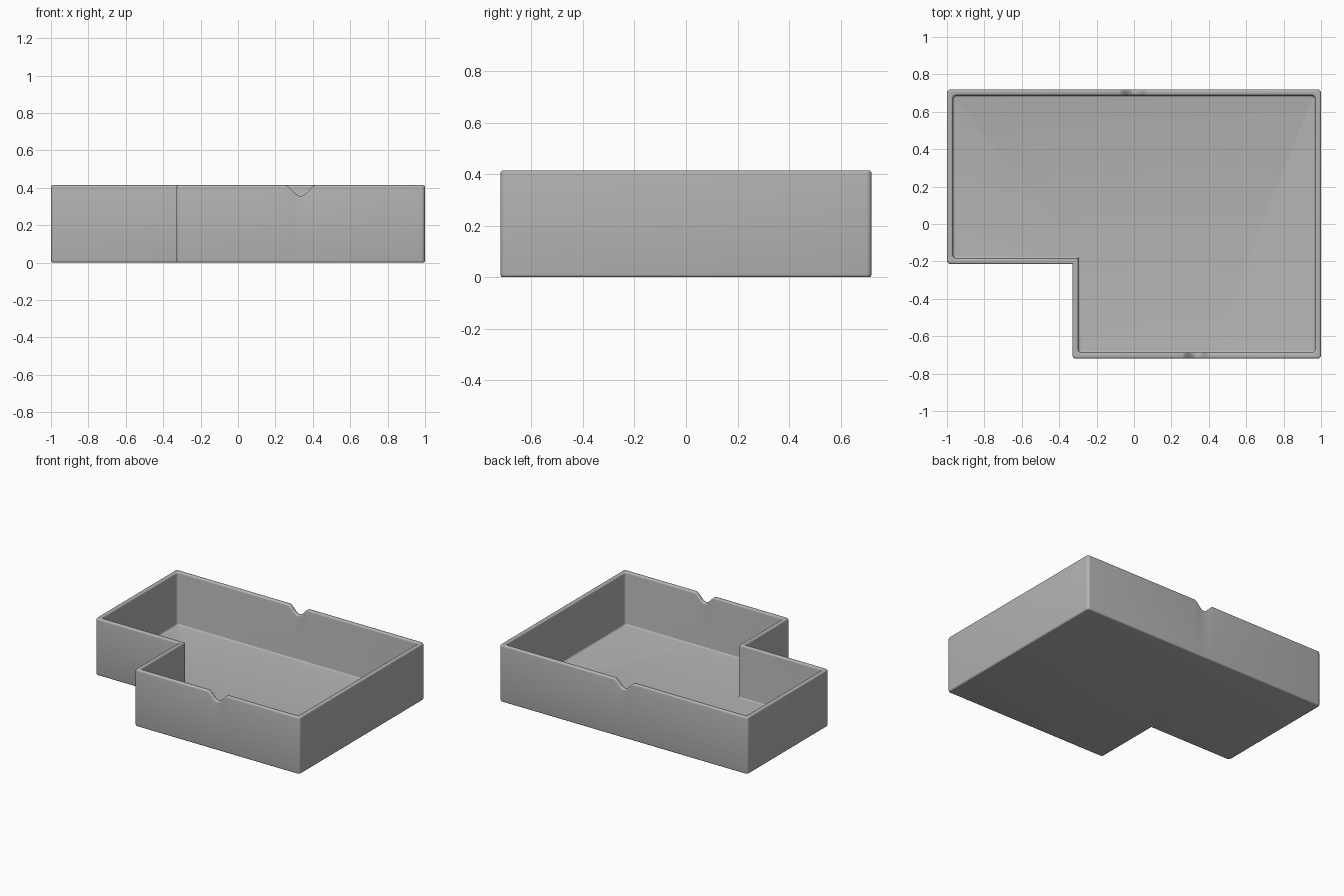
import bpy
import bmesh
import math

cube = bpy.data.objects.get("Cube")
if cube:
    bpy.data.objects.remove(cube, do_unlink=True)

HEIGHT, WALL, FLOOR = 0.414, 0.032, 0.03
HALF_Y = 0.72
STEP_X, STEP_Y = -0.33, -0.215
CORNER_R, EDGE_R = 0.02, 0.011
DIP_HALF, DIP_DEPTH, DIP_STEPS = 0.078, 0.058, 16


def is_vertical(edge):
    a, b = edge.verts
    return abs(a.co.z - b.co.z) > HEIGHT / 2


def at_step(edge):
    # the wall corner where the L shape turns inward stays sharp
    co = edge.verts[0].co
    return abs(co.x - STEP_X) < WALL * 1.5 and abs(co.y - STEP_Y) < WALL * 1.5


def round_edges(bm, edges, radius, segments):
    bmesh.ops.bevel(bm, geom=edges, offset=radius, segments=segments,
                    profile=0.5, affect='EDGES', clamp_overlap=True)


def cut_finger_dip(bm, centre, side):
    # slice the wall, then lower its rounded rim along a smooth curve
    for i in range(DIP_STEPS + 1):
        x = centre + DIP_HALF * (2 * i / DIP_STEPS - 1)
        faces = [f for f in bm.faces if all(v.co.y * side > HALF_Y - 0.06 for v in f.verts)]
        edges = {e for f in faces for e in f.edges}
        verts = {v for f in faces for v in f.verts}
        bmesh.ops.bisect_plane(bm, geom=list(verts) + list(edges) + faces,
                               plane_co=(x, 0, 0), plane_no=(1, 0, 0), dist=1e-5)
    for v in bm.verts:
        off = abs(v.co.x - centre) / DIP_HALF
        if v.co.y * side > HALF_Y - 0.06 and v.co.z > HEIGHT - 0.02 and off < 1:
            v.co.z -= DIP_DEPTH * (0.5 + 0.5 * math.cos(math.pi * off)) ** 0.75


# Hollow L-shaped tray: extruded outline with an inset, sunken top
bm = bmesh.new()
outline = [(-1, STEP_Y), (STEP_X, STEP_Y), (STEP_X, -HALF_Y),
           (1, -HALF_Y), (1, HALF_Y), (-1, HALF_Y)]
base = bm.faces.new([bm.verts.new((x, y, 0)) for x, y in outline])
ext = bmesh.ops.extrude_face_region(bm, geom=[base], use_keep_orig=True)
for v in (g for g in ext["geom"] if isinstance(g, bmesh.types.BMVert)):
    v.co.z = HEIGHT
bmesh.ops.recalc_face_normals(bm, faces=bm.faces)
top = max(bm.faces, key=lambda f: f.calc_center_median().z)
bmesh.ops.inset_region(bm, faces=[top], thickness=WALL, use_even_offset=True)
sunk = bmesh.ops.extrude_face_region(bm, geom=[top])
for v in (g for g in sunk["geom"] if isinstance(g, bmesh.types.BMVert)):
    v.co.z = FLOOR
if top.is_valid:
    bmesh.ops.delete(bm, geom=[top], context='FACES')
bmesh.ops.recalc_face_normals(bm, faces=bm.faces)

# Rounded wall corners, then rounded base, floor and rim edges
round_edges(bm, [e for e in bm.edges if is_vertical(e) and not at_step(e)], CORNER_R, 5)
flat = [e for e in bm.edges if not is_vertical(e) and e.calc_face_angle(0) > 1]
round_edges(bm, flat, EDGE_R, 4)

# Finger dips in the back and front walls
cut_finger_dip(bm, 0, 1)
cut_finger_dip(bm, (STEP_X + 1) / 2, -1)

mesh = bpy.data.meshes.new("tray")
bm.to_mesh(mesh)
bm.free()
tray = bpy.data.objects.new("tray", mesh)
bpy.context.collection.objects.link(tray)

grey = bpy.data.materials.new("plain grey")
grey.use_nodes = True
colour = (0.45, 0.45, 0.45, 1)
grey.diffuse_color = colour
grey.node_tree.nodes["Principled BSDF"].inputs["Base Color"].default_value = colour
mesh.materials.append(grey)

bpy.ops.object.select_all(action='DESELECT')
tray.select_set(True)
bpy.context.view_layer.objects.active = tray
bpy.ops.object.shade_smooth_by_angle(angle=math.radians(35))
